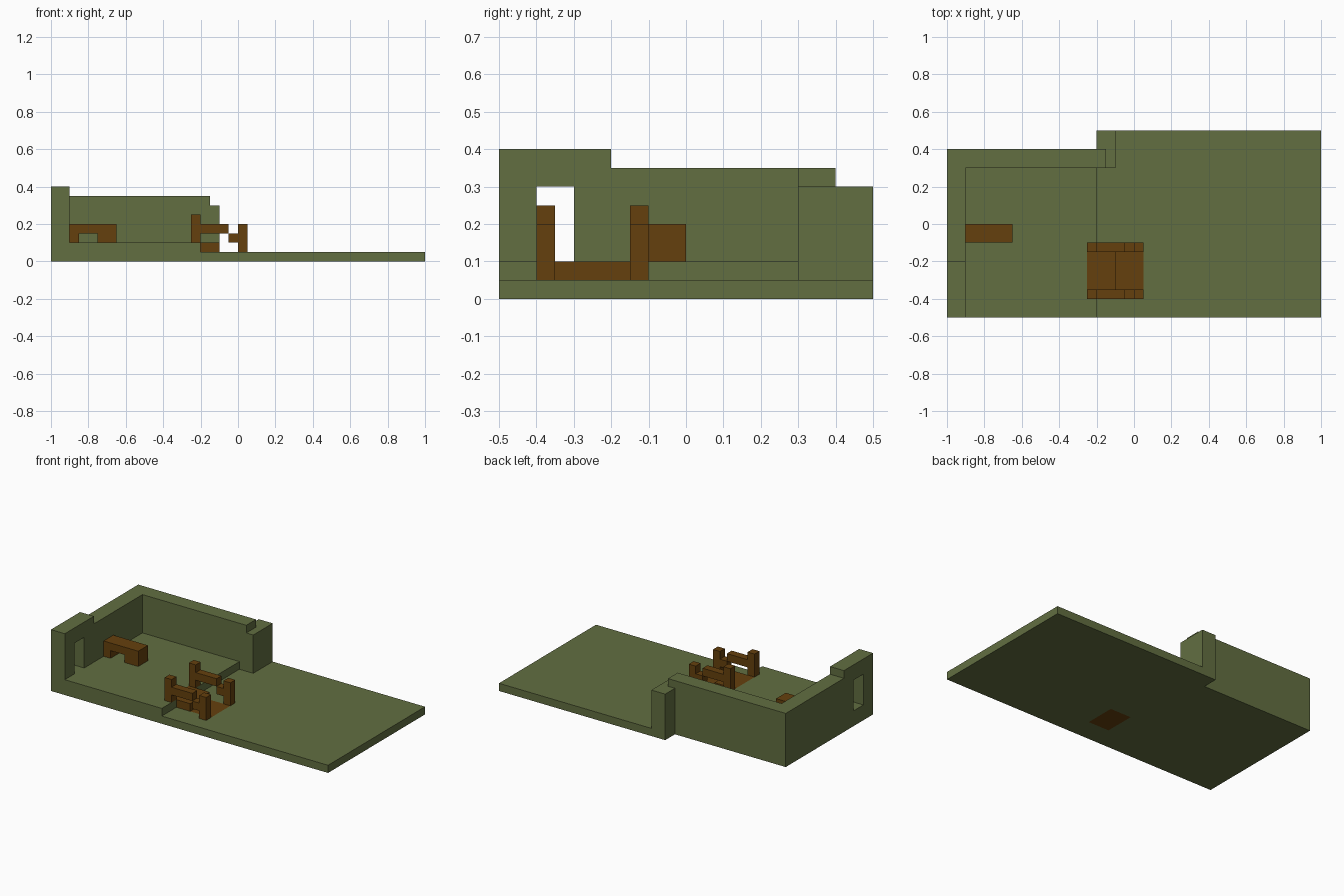
import bpy
import bmesh
from mathutils import Vector

if "Cube" in bpy.data.objects:
    bpy.data.objects.remove(bpy.data.objects["Cube"], do_unlink=True)


def material(name, rgb):
    m = bpy.data.materials.new(name)
    m.use_nodes = True
    m.diffuse_color = (*rgb, 1)
    bsdf = next(n for n in m.node_tree.nodes if n.type == 'BSDF_PRINCIPLED')
    bsdf.inputs["Base Color"].default_value = (*rgb, 1)
    return m


GREEN = material("olive green", (0.122, 0.156, 0.053))
BROWN = material("wood brown", (0.130, 0.051, 0.004))


def prism(name, mat, axis, points, start, end):
    """Extrude a 2D outline along an axis; outline uses the other two axes in order."""
    def place(p):
        co = list(p)
        co.insert(axis, start)
        return co
    bm = bmesh.new()
    face = bm.faces.new([bm.verts.new(place(p)) for p in points])
    ext = bmesh.ops.extrude_face_region(bm, geom=[face])
    shift = Vector((0, 0, 0))
    shift[axis] = end - start
    moved = [g for g in ext["geom"] if isinstance(g, bmesh.types.BMVert)]
    bmesh.ops.translate(bm, verts=moved, vec=shift)
    bmesh.ops.recalc_face_normals(bm, faces=bm.faces)
    mesh = bpy.data.meshes.new(name)
    bm.to_mesh(mesh)
    bm.free()
    mesh.materials.append(mat)
    ob = bpy.data.objects.new(name, mesh)
    bpy.context.scene.collection.objects.link(ob)
    return ob


def box(name, mat, x0, x1, y0, y1, z0, z1):
    return prism(name, mat, 2, [(x0, y0), (x1, y0), (x1, y1), (x0, y1)], z0, z1)


# Ground slab with an opening for the lower tread
ground = prism("ground_slab", GREEN, 2,
               [(-1, -.5), (1, -.5), (1, .5), (-.2, .5), (-.2, .4), (-1, .4)], 0, .05)
cutter = box("tread_cutter", GREEN, -.1, .05, -.35, -.15, -.1, .15)
cutter.hide_render = True
cutter.hide_set(True)
cut = ground.modifiers.new("tread_opening", 'BOOLEAN')
cut.operation = 'DIFFERENCE'
cut.solver = 'EXACT'
cut.object = cutter
bpy.context.view_layer.objects.active = ground
bpy.ops.object.modifier_apply(modifier=cut.name)
bpy.data.objects.remove(cutter, do_unlink=True)

# Raised floor, notched where the upper step sits
prism("raised_floor", GREEN, 2,
      [(-1, -.5), (-.2, -.5), (-.2, -.35), (-.25, -.35), (-.25, -.15),
       (-.2, -.15), (-.2, .4), (-1, .4)], .05, .1)

# Side wall with window opening and a taller front end
prism("side_wall", GREEN, 0,
      [(-.5, .1), (-.4, .1), (-.4, .3), (-.3, .3), (-.3, .1), (.4, .1),
       (.4, .35), (-.2, .35), (-.2, .4), (-.5, .4)], -1, -.9)

# Back wall stepping down into the corner pillar
prism("back_wall", GREEN, 1,
      [(-.9, .1), (-.2, .1), (-.2, .05), (-.1, .05), (-.1, .3),
       (-.15, .3), (-.15, .35), (-.9, .35)], .3, .4)
box("corner_pillar", GREEN, -.2, -.1, .4, .5, .05, .3)

# Bench against the side wall
prism("bench", BROWN, 1,
      [(-.9, .1), (-.85, .1), (-.85, .15), (-.75, .15), (-.75, .1),
       (-.65, .1), (-.65, .2), (-.9, .2)], -.1, 0)

# Two treads between the levels
box("upper_step", BROWN, -.25, -.1, -.35, -.15, .05, .1)
box("lower_tread", BROWN, -.1, .05, -.35, -.15, 0, .05)

# Posts and stepped handrail on each side of the steps
for side, y in (("right", -.4), ("left", -.15)):
    box(f"{side}_upper_post", BROWN, -.25, -.2, y, y + .05, .1, .25)
    box(f"{side}_lower_post", BROWN, 0, .05, y, y + .05, .05, .2)
    box(f"{side}_upper_rail", BROWN, -.2, -.05, y, y + .05, .15, .2)
    box(f"{side}_lower_rail", BROWN, -.05, 0, y, y + .05, .1, .15)
